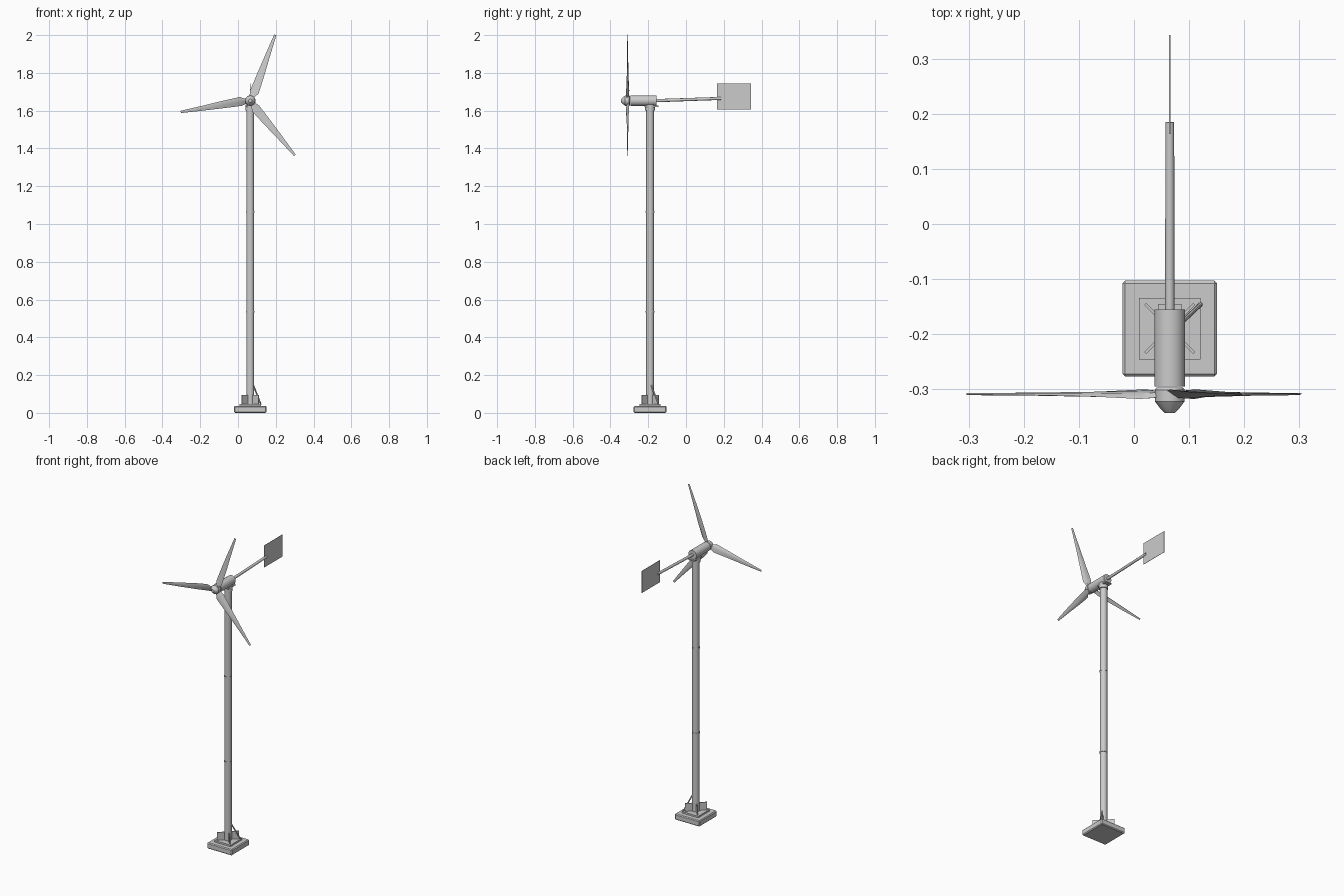
import bpy, bmesh, math
from mathutils import Vector, Matrix

if "Cube" in bpy.data.objects:
    bpy.data.objects.remove(bpy.data.objects["Cube"])

CX, CY, HZ = 0.065, -0.19, 1.653   # tower axis and rotor height


def finish(name, bm, smooth=False):
    bmesh.ops.recalc_face_normals(bm, faces=bm.faces)
    me = bpy.data.meshes.new(name)
    bm.to_mesh(me)
    bm.free()
    ob = bpy.data.objects.new(name, me)
    bpy.context.collection.objects.link(ob)
    if smooth:
        bpy.ops.object.select_all(action='DESELECT')
        ob.select_set(True)
        bpy.context.view_layer.objects.active = ob
        bpy.ops.object.shade_smooth_by_angle(angle=math.radians(35))
    return ob


def box(name, lo, hi, turn=0, bevel=0):
    lo, hi = Vector(lo), Vector(hi)
    bm = bmesh.new()
    m = (Matrix.Translation((lo + hi) / 2) @ Matrix.Rotation(turn, 4, 'Z')
         @ Matrix.Diagonal((*(hi - lo), 1)))
    bmesh.ops.create_cube(bm, size=1, matrix=m)
    ob = finish(name, bm)
    if bevel:
        mod = ob.modifiers.new("bevel", 'BEVEL')
        mod.width, mod.segments = bevel, 1
    return ob


def lathe(name, a, b, profile, sides=16):
    """Stack of rings (distance from a toward b, radius), capped at both ends."""
    a, b = Vector(a), Vector(b)
    q = (b - a).to_track_quat('Z', 'Y')
    bm = bmesh.new()
    rings = []
    for d, r in profile:
        rings.append([bm.verts.new(a + q @ Vector((r * math.cos(t), r * math.sin(t), d)))
                      for t in [2 * math.pi * i / sides for i in range(sides)]])
    for p, n in zip(rings, rings[1:]):
        for i in range(sides):
            j = (i + 1) % sides
            bm.faces.new((p[i], p[j], n[j], n[i]))
    bm.faces.new(rings[0])
    bm.faces.new(rings[-1])
    return finish(name, bm, True)


def rod(name, a, b, r1, r2=None, sides=16):
    length = (Vector(b) - Vector(a)).length
    return lathe(name, a, b, [(0, r1), (length, r2 or r1)], sides)


# Foundation, base plate, diagonal ribs
box("foundation", (CX - .086, CY - .087, 0), (CX + .086, CY + .087, .037), bevel=.005)
box("base_plate", (CX - .056, CY - .056, .036), (CX + .056, CY + .056, .047))
for k in (1, 3):
    box("base_ribs", (CX - .063, CY - .0025, .045), (CX + .063, CY + .0025, .096),
        turn=k * math.pi / 4)
rod("ground_cable", (CX + .015, CY + .005, .15), (CX + .056, CY + .044, .045), .004, sides=8)

# Tower with section joints
rod("tower", (CX, CY, .045), (CX, CY, 1.61), .021)
for z in (.535, 1.065):
    rod("tower_joint", (CX, CY, z - .004), (CX, CY, z + .004), .0235)
rod("yaw_collar", (CX, CY, 1.6), (CX, CY, 1.632), .026)
box("yaw_plate", (CX - .021, CY - .03, 1.62), (CX + .021, CY + .045, 1.627))

# Nacelle, hub and tail
rod("nacelle", (CX, -.295, HZ), (CX, -.155, HZ), .028, sides=24)
lathe("hub_spinner", (CX, -.297, HZ), (CX, -.343, HZ),
      [(0, .024), (.004, .027), (.025, .027), (.037, .018), (.046, .009)])
rod("tail_boom", (CX, -.16, HZ), (CX, .185, 1.665), .0085, .008, sides=12)
box("tail_vane", (CX - .001, .163, 1.606), (CX + .001, .343, 1.743))

# Blades: tapered, twisted aerofoil sections
SECTION = [(-.5, 0), (-.25, .5), (.1, .4), (.5, 0), (.1, -.2), (-.25, -.3)]
STATIONS = [  # radius, chord, thickness, twist, chord offset
    (.012, .024, .014, 24, 0), (.03, .034, .013, 24, -.001), (.05, .051, .012, 20, -.004),
    (.14, .041, .009, 12, -.003), (.25, .027, .006, 8, -.001), (.373, .012, .005, 5, 0)]
for k in range(3):
    ang = math.radians(69.2 + 120 * k)
    d = Vector((math.cos(ang), 0, math.sin(ang)))
    t = Vector((-math.sin(ang), 0, math.cos(ang)))
    bm = bmesh.new()
    rings = []
    for r, chord, thick, twist, off in STATIONS:
        tw = math.radians(twist)
        ring = []
        for u, v in SECTION:
            u, v = u * chord, v * thick
            s = u * math.cos(tw) - v * math.sin(tw) + off
            h = u * math.sin(tw) + v * math.cos(tw)
            ring.append(bm.verts.new(Vector((CX, -.309, HZ)) + d * r + t * s + Vector((0, h, 0))))
        rings.append(ring)
    for p, n in zip(rings, rings[1:]):
        for i in range(6):
            bm.faces.new((p[i], p[(i + 1) % 6], n[(i + 1) % 6], n[i]))
    bm.faces.new(rings[0])
    bm.faces.new(rings[-1])
    finish("rotor_blade", bm, True)
